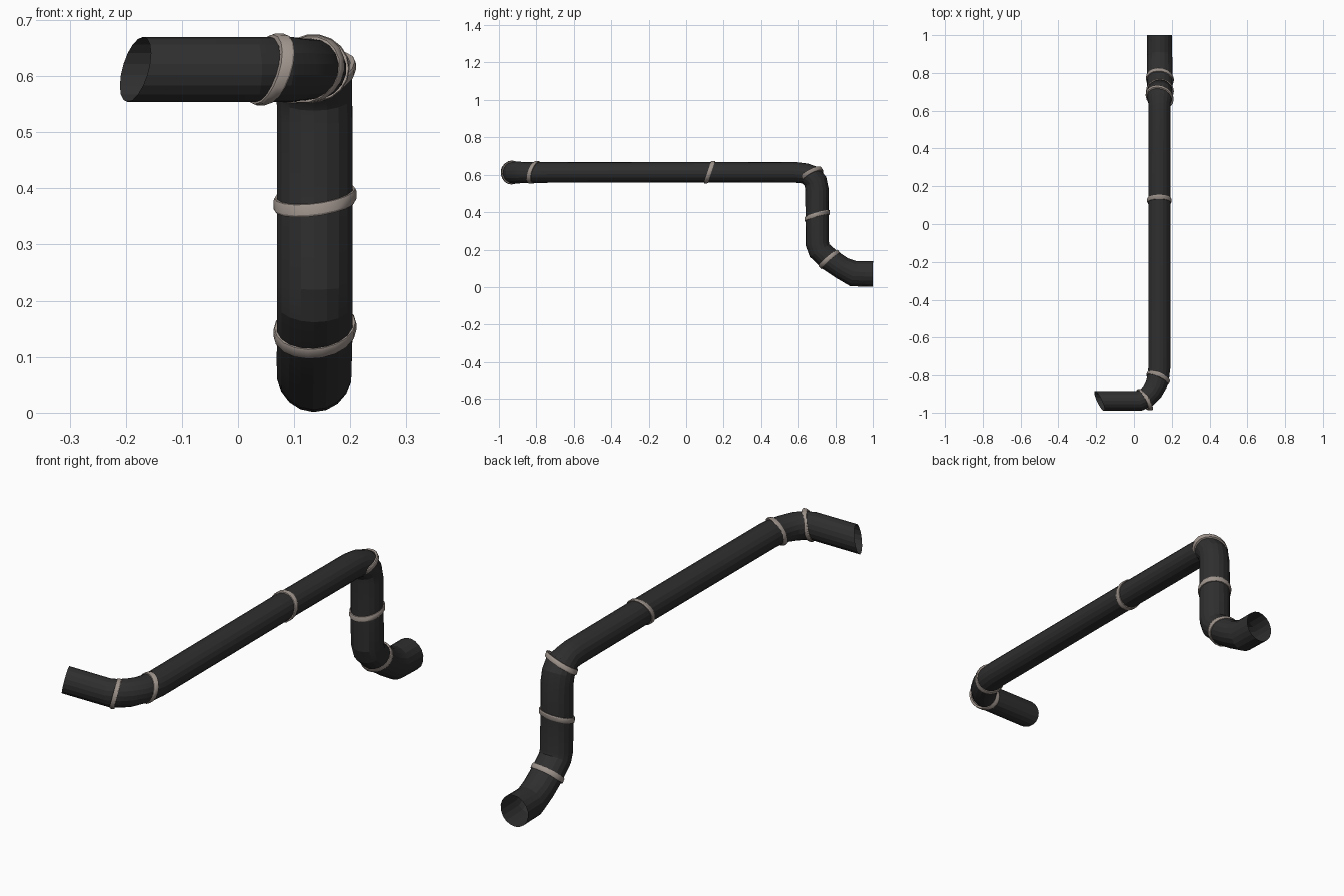
import bpy
import bmesh
from math import cos, sin, tau
from mathutils import Vector

SIDES = 18

if "Cube" in bpy.data.objects:
    bpy.data.objects.remove(bpy.data.objects["Cube"])


def material(name, rgb):
    m = bpy.data.materials.new(name)
    m.use_nodes = True
    m.diffuse_color = (*rgb, 1)
    m.node_tree.nodes["Principled BSDF"].inputs["Base Color"].default_value = (*rgb, 1)
    return m


charcoal = material("charcoal rubber", (0.028, 0.028, 0.028))
steel = material("warm steel", (0.34, 0.29, 0.26))


def ring(bm, center, axis, radii, slant, up):
    """Closed loop of vertices around an axis, sheared along it by the slant."""
    u = (up - axis * up.dot(axis)).normalized()
    v = axis.cross(u)
    verts = []
    for i in range(SIDES):
        a = tau * i / SIDES
        r = u * cos(a) + v * sin(a)
        r = Vector([p * q for p, q in zip(r, radii)])
        verts.append(bm.verts.new(center + r + axis * slant.dot(r)))
    return verts, u


def skin(bm, loops, closed=False):
    pairs = list(zip(loops, loops[1:]))
    if closed:
        pairs.append((loops[-1], loops[0]))
    for a, b in pairs:
        for i in range(SIDES):
            j = (i + 1) % SIDES
            bm.faces.new((a[i], a[j], b[j], b[i]))


def finish(bm, name, mat, angle):
    bmesh.ops.recalc_face_normals(bm, faces=bm.faces)
    mesh = bpy.data.meshes.new(name)
    bm.to_mesh(mesh)
    bm.free()
    mesh.materials.append(mat)
    ob = bpy.data.objects.new(name, mesh)
    bpy.context.collection.objects.link(ob)
    bpy.ops.object.select_all(action='DESELECT')
    ob.select_set(True)
    bpy.context.view_layer.objects.active = ob
    bpy.ops.object.shade_smooth_by_angle(angle=angle)


# Half widths of each stretch of pipe along x, y and z
ARM = (0.058, 0.053, 0.058)
RUN = (0.059, 0.056, 0.055)
DROP = (0.068, 0.0625, 0.061)
OUTLET = (0.067, 0.067, 0.069)

# Pipe centre line from the slanted mouth to the low outlet
path = [
    ((-0.183, -0.938, 0.612), ARM), ((0.03, -0.938, 0.612), ARM),
    ((0.066, -0.921, 0.612), ARM), ((0.095, -0.892, 0.612), ARM),
    ((0.117, -0.852, 0.612), RUN), ((0.128, -0.812, 0.612), RUN),
    ((0.134, -0.76, 0.612), RUN), ((0.134, 0.12, 0.614), RUN),
    ((0.135, 0.59, 0.612), RUN), ((0.135, 0.638, 0.607), RUN),
    ((0.136, 0.672, 0.592), DROP), ((0.136, 0.694, 0.563), DROP),
    ((0.137, 0.702, 0.52), DROP), ((0.137, 0.703, 0.38), DROP),
    ((0.137, 0.704, 0.23), DROP), ((0.137, 0.716, 0.195), DROP),
    ((0.137, 0.768, 0.147), DROP), ((0.136, 0.835, 0.102), DROP),
    ((0.136, 0.895, 0.072), OUTLET), ((0.136, 1.0, 0.07), OUTLET),
]

# Pipe
bm = bmesh.new()
points = [Vector(p) for p, _ in path]
loops = []
up = Vector((0, 0, 1))
for i, (p, (_, radii)) in enumerate(zip(points, path)):
    axis = Vector()
    if i > 0:
        axis += (p - points[i - 1]).normalized()
    if i < len(points) - 1:
        axis += (points[i + 1] - p).normalized()
    slant = Vector((0, -0.45, 0.24)) if i == 0 else Vector()
    loop, up = ring(bm, p, axis.normalized(), radii, slant, up)
    loops.append(loop)
skin(bm, loops)
finish(bm, "pipe", charcoal, 0.3)


# Clamps: name, centre, axis, pipe half widths, slant
clamps = [
    ("mouth_clamp", (0.057, -0.932, 0.612), (1, 0.1, 0), ARM, (0, -0.4, 0.26)),
    ("front_bend_clamp", (0.128, -0.812, 0.612), (0.42, 0.9, 0), RUN, (0, 0, 0.3)),
    ("long_run_clamp", (0.134, 0.125, 0.614), (0, 1, 0), RUN, (0, 0, 0.33)),
    ("upper_bend_clamp", (0.136, 0.672, 0.598), (0, 0.5, -0.87), DROP, (-0.3, 0, 0)),
    ("drop_clamp", (0.137, 0.703, 0.38), (0, 0, -1), DROP, (-0.12, -0.28, 0)),
    ("lower_bend_clamp", (0.137, 0.768, 0.148), (0, 0.66, -0.75), DROP, (-0.1, 0, 0)),
]
# Band cross-section: offset along the axis, height above the pipe
section = [(-0.011, -0.004), (-0.011, 0.004), (-0.007, 0.006),
           (0.007, 0.006), (0.011, 0.004), (0.011, -0.004)]
for name, center, axis, radii, slant in clamps:
    bm = bmesh.new()
    axis = Vector(axis).normalized()
    up = Vector((1, 0, 0)) if abs(axis.x) < 0.5 else Vector((0, 0, 1))
    loops = [ring(bm, Vector(center) + axis * t, axis,
                  [r + h for r in radii], Vector(slant), up)[0]
             for t, h in section]
    skin(bm, loops, closed=True)
    finish(bm, name, steel, 0.5)
